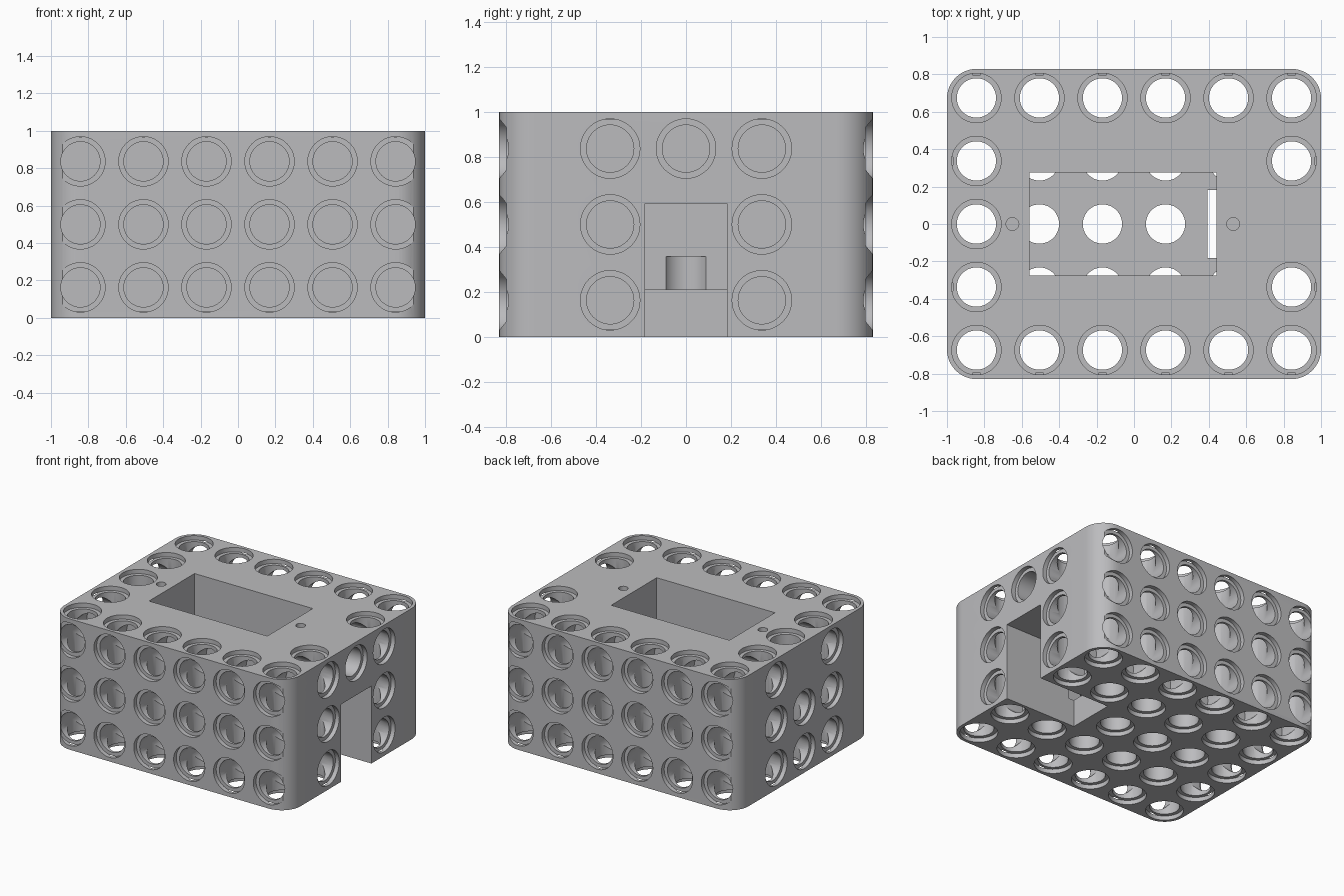
import bpy
import bmesh
import math
from mathutils import Matrix, Vector

if "Cube" in bpy.data.objects:
    bpy.data.objects.remove(bpy.data.objects["Cube"], do_unlink=True)

HX, HY, HZ = 1.0, 0.83, 1.0        # half length, half width, height
PITCH = 0.337
R_HOLE, R_RIM, RIM_DEPTH, BLIND = 0.105, 0.132, 0.033, 0.357
SEG = 48
XS = [(i - 2.5) * PITCH for i in range(6)]
YS = [(i - 2) * PITCH for i in range(5)]
ZS = [0.5 + (i - 1) * PITCH for i in range(3)]


def finish(bm, name):
    bmesh.ops.recalc_face_normals(bm, faces=bm.faces)
    mesh = bpy.data.meshes.new(name)
    bm.to_mesh(mesh)
    bm.free()
    obj = bpy.data.objects.new(name, mesh)
    bpy.context.collection.objects.link(obj)
    return obj


def lathe(bm, profile, origin, direction):
    """Closed solid of revolution; profile holds (radius, depth) pairs."""
    turn = Vector(direction).to_track_quat('Z', 'Y').to_matrix().to_4x4()
    place = Matrix.Translation(origin) @ turn
    rings = []
    for r, d in profile:
        angles = [2 * math.pi * k / SEG for k in range(SEG)]
        rings.append([bm.verts.new(place @ Vector((r * math.cos(a), r * math.sin(a), d)))
                      for a in angles])
    for lo, hi in zip(rings, rings[1:]):
        for k in range(SEG):
            n = (k + 1) % SEG
            bm.faces.new((lo[k], lo[n], hi[n], hi[k]))
    bm.faces.new(rings[0][::-1])
    bm.faces.new(rings[-1])


def peg_hole(bm, origin, direction, through=0):
    """Blind hole with a wider rim, or a through hole with a rim at both ends."""
    profile = [(R_RIM, -0.05), (R_RIM, RIM_DEPTH), (R_HOLE, RIM_DEPTH)]
    if through:
        profile += [(r, through - d) for r, d in reversed(profile)]
    else:
        profile.append((R_HOLE, BLIND))
    lathe(bm, profile, origin, direction)


def box(bm, lo, hi):
    lo, hi = Vector(lo), Vector(hi)
    place = Matrix.Translation((lo + hi) / 2) @ Matrix.Diagonal((*(hi - lo), 1))
    bmesh.ops.create_cube(bm, size=1, matrix=place)


# Block with rounded upright corners
bm = bmesh.new()
box(bm, (-HX, -HY, 0), (HX, HY, HZ))
upright = [e for e in bm.edges if abs(e.verts[0].co.z - e.verts[1].co.z) > 0.5]
bmesh.ops.bevel(bm, geom=upright, offset=0.16, segments=12, profile=0.5, affect='EDGES')
block = finish(bm, "peg_hole_block")

cutters = []

# Upright holes: through around the rim, blind below the pocket
bm = bmesh.new()
for i, x in enumerate(XS):
    for j, y in enumerate(YS):
        if j == 2 and i >= 4:
            continue                # space of the side slot
        edge = i in (0, 5) or j in (0, 4)
        peg_hole(bm, (x, y, 0), (0, 0, 1), HZ if edge else 0)
cutters.append(finish(bm, "upright_holes"))

# Front and back holes
bm = bmesh.new()
for side in (-1, 1):
    for x in XS:
        for z in ZS:
            peg_hole(bm, (x, side * HY, z), (0, -side, 0))
cutters.append(finish(bm, "front_back_holes"))

# End holes
bm = bmesh.new()
for side in (-1, 1):
    for j, y in enumerate(YS[1:4]):
        for k, z in enumerate(ZS):
            if j == 1 and (k == 2) != (side == 1):
                continue            # slot on one end, screw hole on the other
            peg_hole(bm, (side * HX, y, z), (-side, 0, 0))
cutters.append(finish(bm, "end_holes"))

# Pocket and screw holes
bm = bmesh.new()
box(bm, (-0.56, -0.275, 0.21), (0.44, 0.275, HZ + 0.1))
for x in (-0.65, 0.53):
    lathe(bm, [(0.034, -0.05), (0.034, 0.2)], (x, 0, HZ), (0, 0, -1))
cutters.append(finish(bm, "pocket_and_screws"))

# Slot open to the end and the underside
bm = bmesh.new()
box(bm, (0.393, -0.183, -0.1), (HX + 0.1, 0.183, 0.592))
cutters.append(finish(bm, "end_slot"))

# Cut everything out
bpy.context.view_layer.objects.active = block
for cutter in cutters:
    cutter.hide_render = True
    mod = block.modifiers.new(cutter.name, 'BOOLEAN')
    mod.operation = 'DIFFERENCE'
    mod.solver = 'MANIFOLD'
    mod.object = cutter
    bpy.ops.object.modifier_apply(modifier=mod.name)
    bpy.data.objects.remove(cutter, do_unlink=True)

# Grey plastic
grey = bpy.data.materials.new("light_grey")
grey.use_nodes = True
colour = (0.5, 0.5, 0.515, 1)
grey.diffuse_color = colour
grey.node_tree.nodes["Principled BSDF"].inputs["Base Color"].default_value = colour
block.data.materials.clear()
block.data.materials.append(grey)

for obj in bpy.context.selected_objects:
    obj.select_set(False)
block.select_set(True)
bpy.ops.object.shade_smooth_by_angle(angle=math.radians(30))
